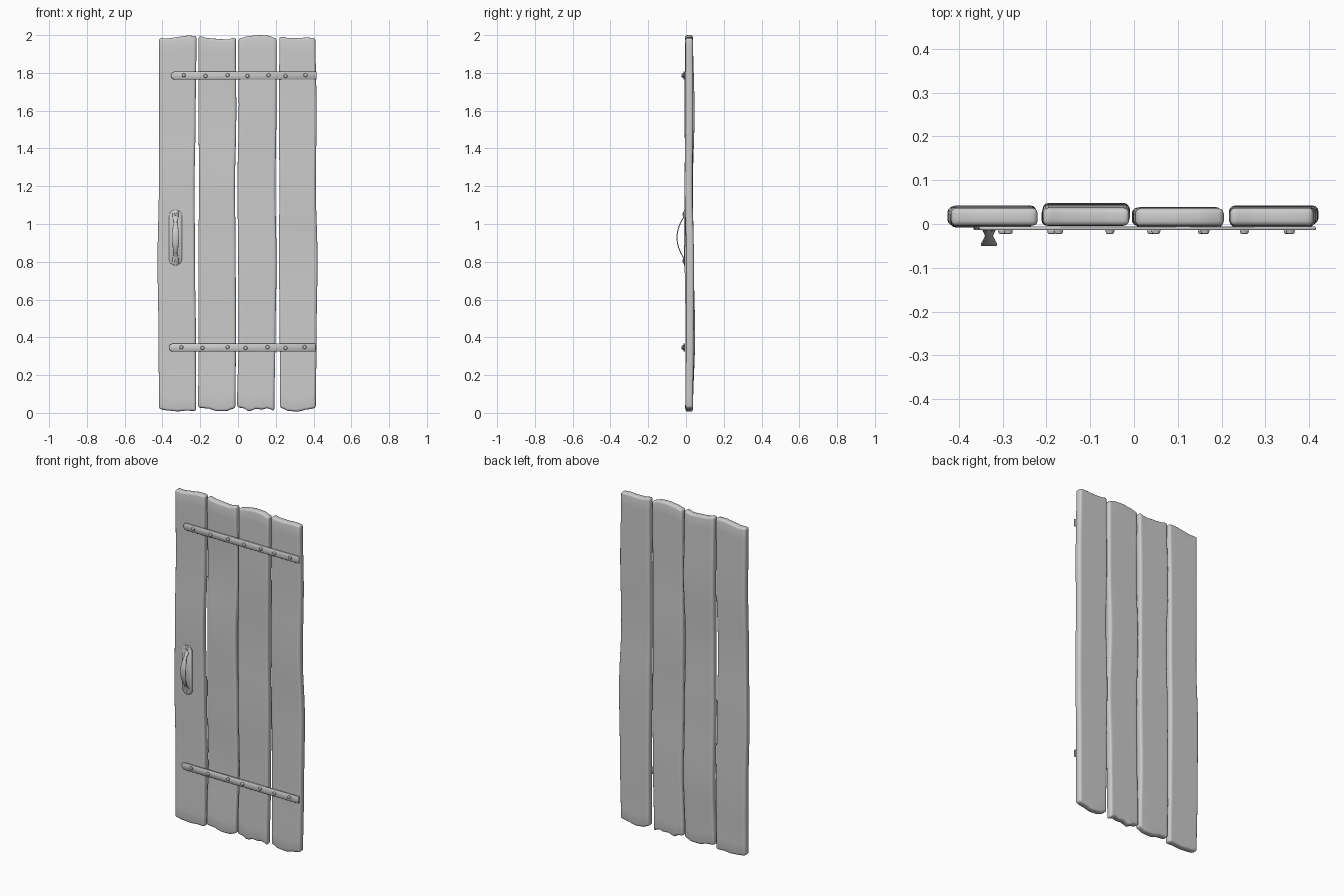
import bpy, bmesh, math

if "Cube" in bpy.data.objects:
    bpy.data.objects.remove(bpy.data.objects["Cube"])


def wave(vals, t):
    """Smoothly interpolate evenly spaced values at t in 0..1."""
    f = min(max(t, 0), 1) * (len(vals) - 1)
    i = min(int(f), len(vals) - 2)
    s = (1 - math.cos((f - i) * math.pi)) / 2
    return vals[i] * (1 - s) + vals[i + 1] * s


def finish(name, bm, bevel=0, segs=2, thick=0, limit=50):
    me = bpy.data.meshes.new(name)
    bm.to_mesh(me)
    bm.free()
    ob = bpy.data.objects.new(name, me)
    bpy.context.collection.objects.link(ob)
    if thick:
        m = ob.modifiers.new("thickness", 'SOLIDIFY')
        m.thickness, m.offset = thick, -1
    if bevel:
        m = ob.modifiers.new("bevel", 'BEVEL')
        m.width, m.segments = bevel, segs
        m.limit_method, m.angle_limit = 'ANGLE', math.radians(limit)
    bpy.ops.object.select_all(action='DESELECT')
    ob.select_set(True)
    bpy.context.view_layer.objects.active = ob
    bpy.ops.object.shade_smooth_by_angle(angle=math.radians(40))
    return ob


def sheet(name, nu, nv, point, thick, bevel, segs=2):
    """Grid of quads facing -y, thickened backwards."""
    bm = bmesh.new()
    g = [[bm.verts.new(point(i / nu, j / nv)) for i in range(nu + 1)] for j in range(nv + 1)]
    for j in range(nv):
        for i in range(nu):
            bm.faces.new((g[j][i], g[j][i + 1], g[j + 1][i + 1], g[j + 1][i]))
    return finish(name, bm, bevel, segs, thick, 60)


def plank(name, left, right, bottom, top, bend):
    """Edges and bend run bottom to top, end profiles run left to right."""
    def point(u, v):
        x = wave(left, v) * (1 - u) + wave(right, v) * u
        z = wave(bottom, u) * (1 - v) + wave(top, u) * v
        return x, -0.004 + wave(bend, v), z
    return sheet(name, 10, 28, point, 0.041, 0.012, 3)


def flat_bar(name, outline, y, thick):
    """Flat iron piece from an x-z outline, front at y."""
    bm = bmesh.new()
    f = bm.faces.new([bm.verts.new((x, y, z)) for x, z in outline])
    f.normal_update()
    if f.normal.y > 0:
        f.normal_flip()
    return finish(name, bm, 0.0015, 1, thick)


def arc(cx, cz, r, a0, a1, n=8):
    return [(cx + r * math.cos(math.radians(a0 + (a1 - a0) * i / n)),
             cz + r * math.sin(math.radians(a0 + (a1 - a0) * i / n))) for i in range(n + 1)]


def rivet(name, x, y, z, r, depth):
    bm = bmesh.new()
    bmesh.ops.create_cone(bm, cap_ends=True, segments=14, radius1=r, radius2=r * 0.8, depth=depth)
    ob = finish(name, bm, depth * 0.25, 2)
    ob.rotation_euler = (math.pi / 2, 0, 0)
    ob.location = (x, y - depth / 2, z)


# Four warped planks
plank("plank_1", [-.418, -.421, -.426, -.419, -.417, -.418], [-.222, -.223, -.228, -.23, -.224, -.22],
      [.02, .012, .008, .012, .01], [1.984, 1.982, 1.99, 1.997, 1.996],
      [0, .005, .002, -.004, .002, 0])
plank("plank_2", [-.211, -.208, -.21, -.206, -.209, -.208], [-.014, -.011, -.012, -.016, -.009, -.011],
      [.028, .024, .01, .01, .026], [1.995, 1.984, 1.98, 1.976, 1.988],
      [0, .011, .004, -.001, .008, 0])
plank("plank_3", [-.005, .004, .001, -.003, .004, .003], [.192, .198, .204, .198, .203, .205],
      [.03, .025, .008, .022, .018, .026, .008], [1.982, 1.994, 2.0, 1.998, 1.982],
      [0, .002, -.003, .001, -.004, -.001])
plank("plank_4", [.222, .221, .217, .219, .217, .219], [.412, .416, .421, .412, .416, .41],
      [.028, .01, .007, .018, .026], [1.993, 1.985, 1.984, 1.987, 1.984],
      [0, .004, .005, -.003, .001, 0])

# Iron straps with rivets
straps = {
    "top": (1.786, -.355, .415, [-.287, -.172, -.055, .05, .162, .252, .357]),
    "bottom": (.346, -.366, .412, [-.3, -.188, -.055, .04, .156, .252, .352]),
}
for label, (z, x0, x1, rivets) in straps.items():
    h = 0.021
    flat_bar(label + "_strap", arc(x0 + h, z, h, 90, 270) + [(x1, z - h), (x1, z + h)], -.014, .008)
    for i, x in enumerate(rivets):
        rivet(f"{label}_rivet_{i + 1}", x, -.0135, z + .002 * (-1) ** i, .011, .009)

# Handle back plate with screws
hx, r = -.331, .034
flat_bar("handle_plate", arc(hx, 1.075 - r, r, 0, 180) + arc(hx, .78 + r, r, 180, 360), -.0115, .007)
for i, z in enumerate((.805, 1.052)):
    rivet(f"handle_screw_{i + 1}", hx, -.0145, z, .007, .004)


# Bowed grip with flat end tabs
widths = [.03, .03, .018, .028, .036, .036, .036, .028, .018, .03, .03]


def grip_point(u, v):
    t = min(max((v - .12) / .76, 0), 1)
    y = -.015 - .035 * math.sin(math.pi * t) ** .8
    return hx + (u - .5) * wave(widths, v), y, .79 + .276 * v


sheet("handle_grip", 2, 30, grip_point, .005, .0012, 1)
